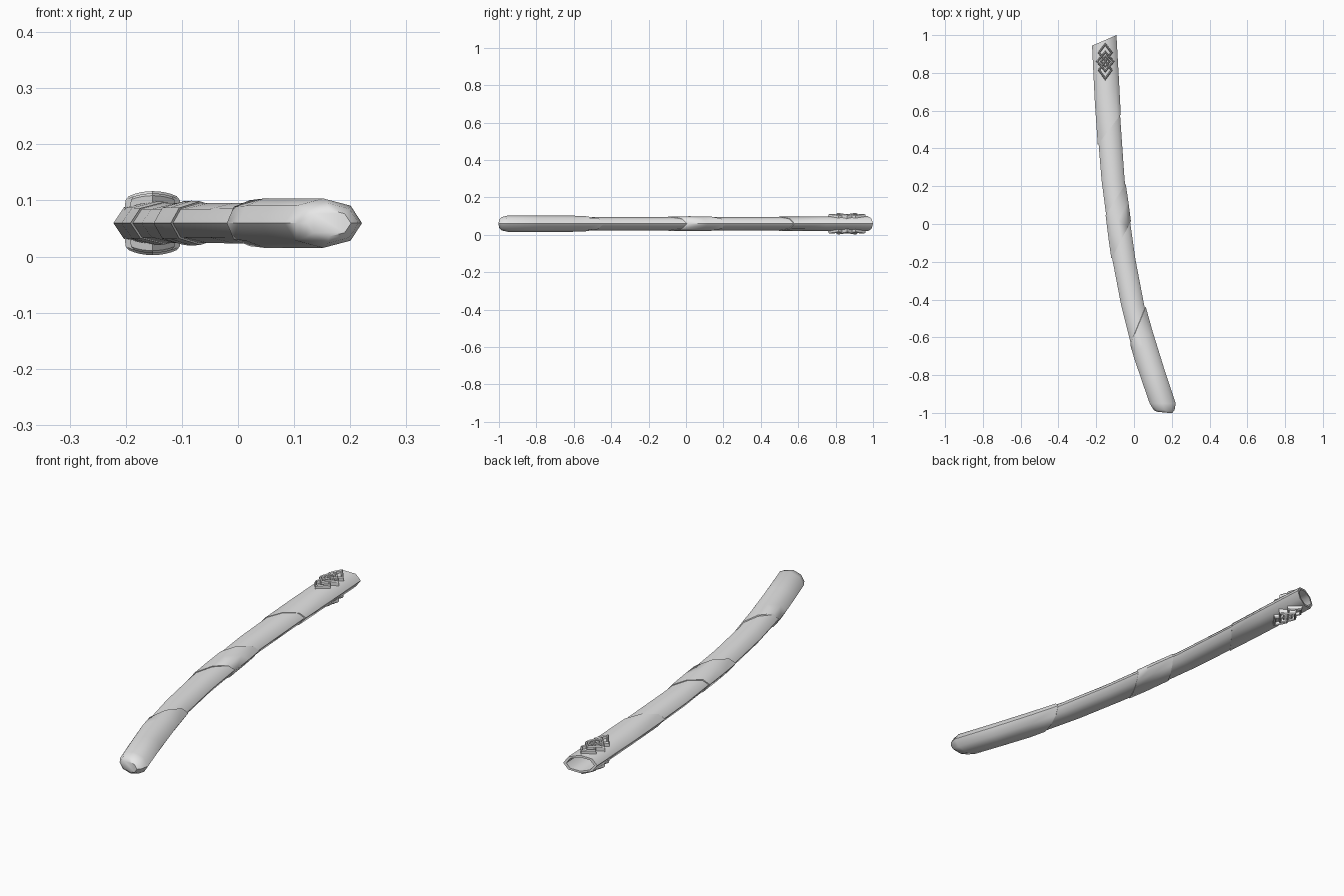
import bpy, bmesh, math

cube = bpy.data.objects.get("Cube")
if cube:
    bpy.data.objects.remove(cube)

grey = bpy.data.materials.new("plain grey")
grey.use_nodes = True
grey.diffuse_color = (0.8, 0.8, 0.8, 1)
grey.node_tree.nodes["Principled BSDF"].inputs["Base Color"].default_value = (0.8, 0.8, 0.8, 1)

MID_Z = 0.0595
SIDES = 8
# Centre line of the curved sheath, as (y, x)
PATH = [(-1.0, 0.163), (-0.95, 0.152), (-0.64, 0.047), (-0.43, -0.007), (-0.19, -0.053),
        (0.02, -0.083), (0.235, -0.111), (0.58, -0.137), (1.0, -0.159)]


def centre(y):
    for (y0, x0), (y1, x1) in zip(PATH, PATH[1:]):
        if y <= y1:
            break
    return x0 + (x1 - x0) * (y - y0) / (y1 - y0)


def finish(bm, name, angle):
    bmesh.ops.recalc_face_normals(bm, faces=bm.faces[:])
    mesh = bpy.data.meshes.new(name)
    bm.to_mesh(mesh)
    bm.free()
    mesh.materials.append(grey)
    obj = bpy.data.objects.new(name, mesh)
    bpy.context.collection.objects.link(obj)
    bpy.ops.object.select_all(action="DESELECT")
    obj.select_set(True)
    bpy.context.view_layer.objects.active = obj
    bpy.ops.object.shade_smooth_by_angle(angle=math.radians(angle))
    return obj


def loft(name, stations, cap_first=False, cap_last=False):
    """Skin octagonal rings given as (y, half width, half height, slant)."""
    bm = bmesh.new()
    rings = []
    for y, w, h, slant in stations:
        ring = []
        for i in range(SIDES):
            a = math.tau * i / SIDES
            u = w * math.cos(a)
            yy = y + slant * u
            ring.append(bm.verts.new((centre(yy) + u, yy, MID_Z + h * math.sin(a))))
        rings.append(ring)
    for a, b in zip(rings, rings[1:]):
        for i in range(SIDES):
            j = (i + 1) % SIDES
            bm.faces.new((a[i], a[j], b[j], b[i]))
    if cap_first:
        bm.faces.new(rings[0])
    if cap_last:
        bm.faces.new(rings[-1])
    return finish(bm, name, 50)


# Slim core running under the covers
loft("sheath_core", [(-0.7, .062, .037, 0), (-0.64, .062, .037, 0), (-0.43, .061, .036, 0),
                     (-0.19, .061, .0355, 0), (0.02, .061, .0355, 0), (0.235, .061, .0355, 0),
                     (0.58, .063, .036, 0), (0.85, .063, .036, 0)])

# Rounded end cover
loft("end_cover", [(-0.998, .038, .024, -.1), (-0.985, .055, .036, 0), (-0.95, .069, .044, 0),
                   (-0.8, .070, .044, .4), (-0.64, .070, .044, 1.0), (-0.54, .067, .041, 1.5),
                   (-0.535, .058, .034, 1.5)], cap_first=True)

# Middle cover with slanted ends
loft("middle_cover", [(-0.085, .056, .033, 1.5), (-0.085, .066, .039, 1.5),
                      (0.02, .066, .040, 1.5), (0.13, .064, .039, 1.3), (0.13, .056, .033, 1.3)])

# Mouth cover, with an open rim and hollow inside
loft("mouth_cover", [(0.5, .057, .033, 1.2), (0.5, .067, .038, 1.2), (0.7, .067, .039, .8),
                     (0.972, .066, .040, .42), (0.972, .054, .031, .42), (0.58, .051, .029, 0),
                     (0.02, .049, .028, 0), (-0.43, .049, .028, 0), (-0.9, .045, .027, 0)],
     cap_last=True)


def diamond_ring(name, y, half_w, half_l, hole, side, lift=0.017):
    """Ridged diamond frame wrapped over the top (side 1) or bottom (side -1)."""
    bm = bmesh.new()
    loops = []
    for scale, rise in ((1, -.004), (.97, lift - .004), ((1 + hole) / 2, lift),
                        (hole + .03, lift - .004), (hole, -.004)):
        loop = []
        for i in range(16):
            q, t = divmod(i, 4)
            t /= 4
            ends = [(1, 0), (0, 1), (-1, 0), (0, -1), (1, 0)]
            u = (ends[q][0] * (1 - t) + ends[q + 1][0] * t) * half_w * scale
            v = (ends[q][1] * (1 - t) + ends[q + 1][1] * t) * half_l * scale
            z = .040 * math.sqrt(1 - (u / .068) ** 2) + rise
            loop.append(bm.verts.new((-.152 + u, y + v, MID_Z + side * z)))
        loops.append(loop)
    for a, b in zip(loops, loops[1:]):
        for i in range(16):
            j = (i + 1) % 16
            bm.faces.new((a[i], a[j], b[j], b[i]))
    finish(bm, name, 25)


# Interlocking diamond ornaments on both broad faces
for side, label in ((1, "top"), (-1, "bottom")):
    diamond_ring(label + "_ornament_centre", .86, .050, .058, .72, side)
    diamond_ring(label + "_ornament_inner", .86, .028, .033, .62, side, .012)
    diamond_ring(label + "_ornament_front", .815, .040, .055, .68, side, .013)
    diamond_ring(label + "_ornament_back", .907, .040, .053, .68, side, .013)
